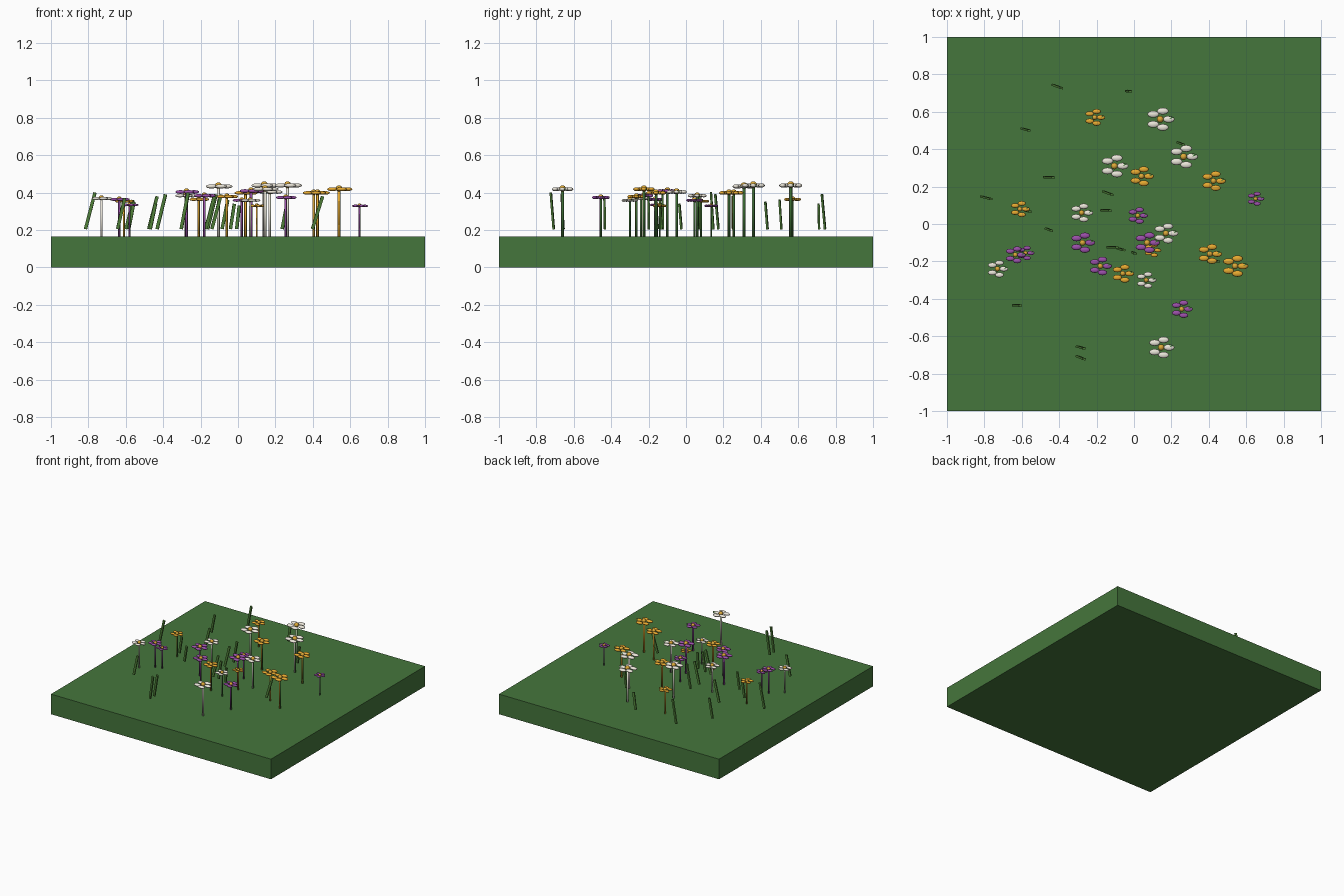
import bpy, math
from mathutils import Matrix, Euler
import bmesh

if "Cube" in bpy.data.objects:
    bpy.data.objects.remove(bpy.data.objects["Cube"])

GROUND = 0.165


def material(name, rgb):
    m = bpy.data.materials.new(name)
    m.diffuse_color = (*rgb, 1)
    m.use_nodes = True
    m.node_tree.nodes["Principled BSDF"].inputs["Base Color"].default_value = m.diffuse_color
    return m


GRASS = material("grass", (0.06, 0.18, 0.045))
STEM = material("stem_green", (0.04, 0.14, 0.03))
BLADE = material("blade_green", (0.08, 0.22, 0.04))
CENTRE = material("centre_gold", (0.72, 0.40, 0.04))
PETALS = {"white": material("petal_white", (0.83, 0.79, 0.70)),
          "orange": material("petal_orange", (0.80, 0.40, 0.03)),
          "purple": material("petal_purple", (0.33, 0.08, 0.40))}


def finish(bm, name, mats, smooth=False):
    mesh = bpy.data.meshes.new(name)
    for f in bm.faces:
        f.smooth = smooth
    bm.to_mesh(mesh)
    bm.free()
    for m in mats:
        mesh.materials.append(m)
    obj = bpy.data.objects.new(name, mesh)
    bpy.context.collection.objects.link(obj)
    return obj


def box(name, size, loc, rot, mat):
    bm = bmesh.new()
    bmesh.ops.create_cube(bm, size=1, matrix=Matrix.LocRotScale(loc, Euler(rot), size))
    return finish(bm, name, [mat])


# One flower: petals are wide flattened balls set in a ring of five
def flower_mesh_object(name, colour, x, y, top):
    s = (top - GROUND) / 0.27
    bm = bmesh.new()
    bmesh.ops.create_cone(bm, cap_ends=True, segments=8, radius1=0.008, radius2=0.008,
                          depth=0.268, matrix=Matrix.Translation((0, 0, 0.134)))
    n = len(bm.faces)
    for i in range(5):
        a = i * math.tau / 5
        loc = (0.045 * math.cos(a), 0.045 * math.sin(a), 0.268)
        bmesh.ops.create_uvsphere(bm, u_segments=12, v_segments=8, radius=1,
                                  matrix=Matrix.LocRotScale(loc, None, (0.031, 0.018, 0.011)))
    p = len(bm.faces)
    bmesh.ops.create_uvsphere(bm, u_segments=12, v_segments=8, radius=0.018,
                              matrix=Matrix.Translation((0, 0, 0.272)))
    for i, f in enumerate(bm.faces):
        f.material_index = 0 if i < n else 1 if i < p else 2
    obj = finish(bm, name, [STEM, PETALS[colour], CENTRE], True)
    obj.data.transform(Matrix.LocRotScale((x, y, GROUND), None, (s, s, s)))
    return obj


# Ground slab
box("ground_slab", (2, 2, GROUND), (0, 0, GROUND / 2), (0, 0, 0), GRASS)

# Flowers: x, y, head height
FLOWERS = {
    "white": [(.14, .56, .44), (.265, .36, .44), (-.105, .31, .435), (-.28, .06, .385),
              (.17, -.05, .405), (-.73, -.24, .37), (.065, -.30, .36), (.145, -.66, .42)],
    "orange": [(-.21, .57, .365), (.04, .255, .40), (.425, .23, .40), (-.61, .08, .355),
               (.10, -.14, .33), (-.06, -.265, .38), (.405, -.16, .40), (.54, -.225, .42)],
    "purple": [(.65, .135, .33), (.02, .045, .36), (-.275, -.10, .405), (.07, -.10, .41),
               (-.635, -.165, .365), (-.58, -.155, .335), (-.18, -.225, .385), (.255, -.455, .375)],
}
for colour, spots in FLOWERS.items():
    for i, (x, y, top) in enumerate(spots):
        flower_mesh_object(f"{colour}_flower_{i}", colour, x, y, top)

# Leaning grass blades: x, y, top height, lean
BLADES = [(-.41, .735, .39, .25), (-.03, .71, .34, .15), (-.58, .505, .36, .24),
          (.25, .43, .35, .2), (-.455, .25, .38, .25), (-.79, .14, .40, .26),
          (-.14, .165, .39, .25), (-.15, .073, .38, .25), (-.57, .07, .35, .2),
          (-.455, -.03, .34, .22), (-.115, -.125, .39, .26), (-.07, -.135, .36, .2),
          (0, -.155, .33, .12), (-.625, -.435, .37, .22), (-.285, -.66, .39, .2),
          (-.285, -.715, .40, .2), (.425, -.2, .38, .3)]
for i, (x, y, top, lean) in enumerate(BLADES):
    length = (top - 0.205) / math.cos(lean)
    turn = (-0.2, 0.12, -0.1)[i % 3]
    box(f"grass_blade_{i}", (0.017, 0.011, length), (x, y, (top + 0.205) / 2),
        (0.04, lean, turn), BLADE)
